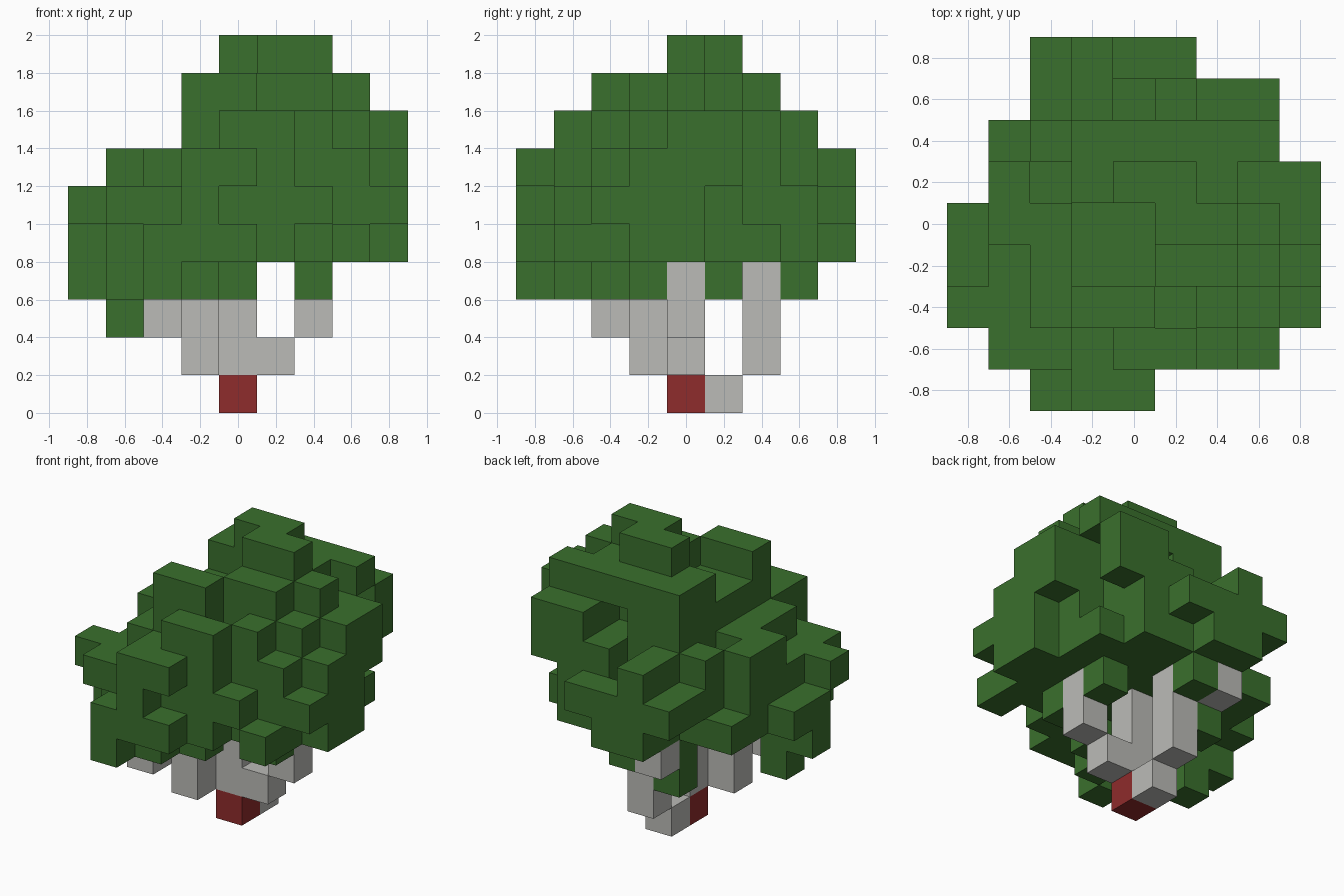
import bpy, bmesh
from mathutils import Vector

old = bpy.data.objects.get("Cube")
if old:
    bpy.data.objects.remove(old, do_unlink=True)

CELL = 0.2
AXES = [Vector(a) for a in ((1, 0, 0), (0, 1, 0), (0, 0, 1))]


def make_material(name, colour):
    mat = bpy.data.materials.new(name)
    mat.use_nodes = True
    mat.diffuse_color = (*colour, 1)
    mat.node_tree.nodes["Principled BSDF"].inputs["Base Color"].default_value = (*colour, 1)
    return mat


def build_blocks(name, cells, occupied, mat):
    """Join unit blocks into one shell, leaving out faces hidden between blocks."""
    bm = bmesh.new()
    for cell in cells:
        centre = Vector(cell) + Vector((0, 0, 0.5))
        for n, axis in enumerate(AXES):
            u, v = AXES[(n + 1) % 3] / 2, AXES[(n + 2) % 3] / 2
            for side in (1, -1):
                beside = tuple(int(c) for c in Vector(cell) + axis * side)
                if beside in occupied:
                    continue
                mid = centre + axis * side / 2
                corners = [mid - u - v, mid + u - v, mid + u + v, mid - u + v]
                bm.faces.new([bm.verts.new(c * CELL) for c in corners[::side]])
    bmesh.ops.remove_doubles(bm, verts=bm.verts, dist=CELL / 100)
    mesh = bpy.data.meshes.new(name)
    bm.to_mesh(mesh)
    bm.free()
    mesh.materials.append(mat)
    obj = bpy.data.objects.new(name, mesh)
    bpy.context.collection.objects.link(obj)
    return obj


def column(x, y, low, high):
    return {(x, y, z) for z in range(low, high)}


# Foliage: upper and lower outline of each column of blocks, back row first
crown_top = ["..6766...",
             "..675788.",
             ".5799999.",
             ".769AA988",
             "57788AA98",
             "567889987",
             "667997876",
             ".6678865.",
             "..577...."]
crown_base = ["..5445...",
              "..543446.",
              ".4424444.",
              ".44444346",
              "444444444",
              "324444344",
              "534434445",
              ".5434454.",
              "..344...."]
leaves = set()
for row, (tops, bases) in enumerate(zip(crown_top, crown_base)):
    for col, (top, base) in enumerate(zip(tops, bases)):
        if top != ".":
            leaves |= column(col - 4, 4 - row, int(base, 16), int(top, 16))

# Recesses in the foliage
leaves -= column(0, -4, 5, 6)
leaves -= column(3, 2, 5, 8)
leaves -= column(1, 2, 7, 8)

# Stepped trunk and branches
base = column(0, 0, 0, 1)
branches = set()
for post in ((0, 1, 0, 1), (0, 2, 1, 4), (0, 0, 1, 4), (1, 0, 1, 2),
             (2, 0, 2, 4), (-1, -1, 1, 4), (-2, -2, 2, 4), (-1, 3, 3, 4)):
    branches |= column(*post)
leaves -= branches

occupied = leaves | branches | base
build_blocks("foliage", leaves, occupied, make_material("leaf green", (0.042, 0.162, 0.026)))
build_blocks("branches", branches, occupied, make_material("pale grey", (0.497, 0.497, 0.474)))
build_blocks("trunk_base", base, occupied, make_material("dark red", (0.275, 0.025, 0.025)))
